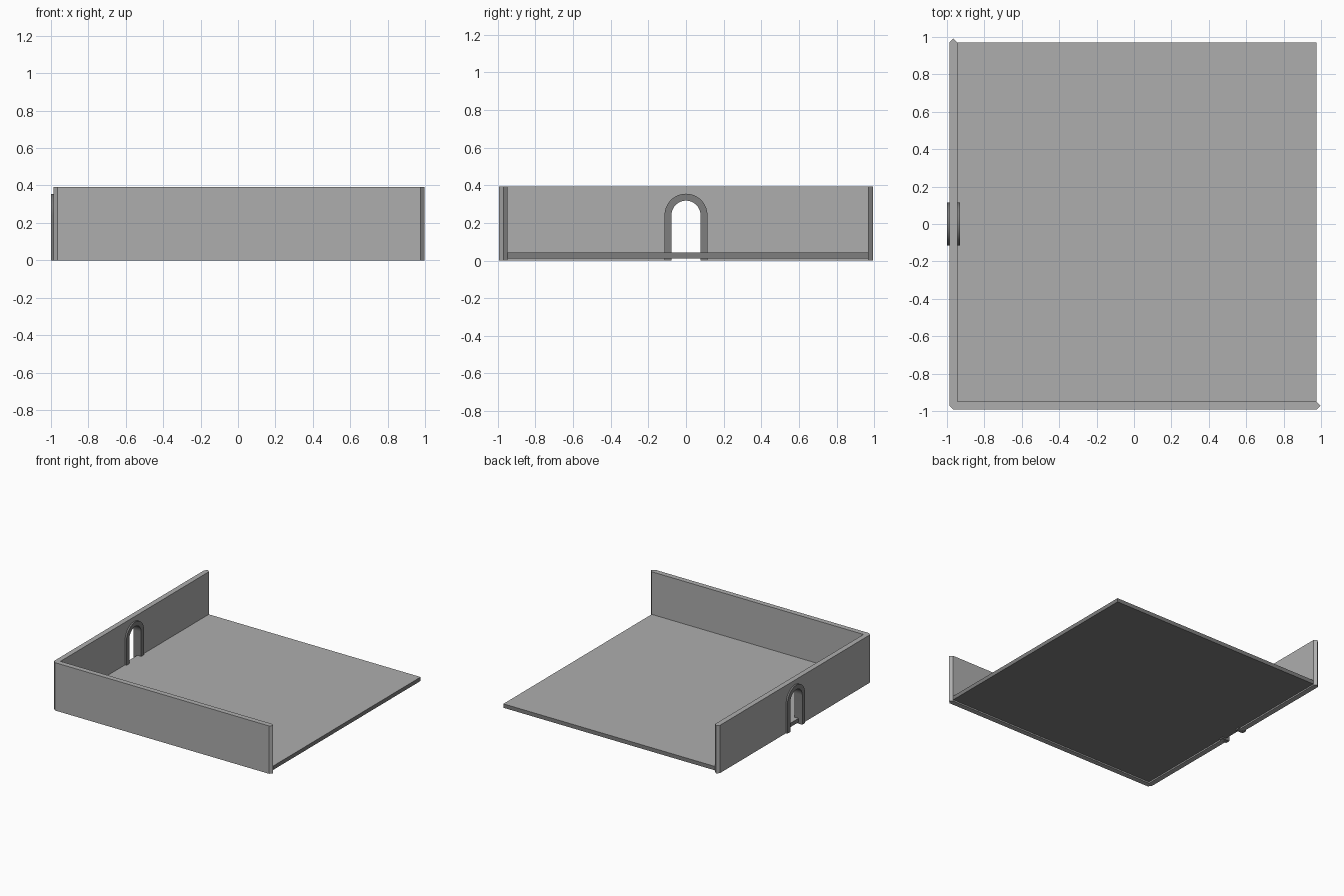
import bpy, bmesh, math
from mathutils import Vector

cube = bpy.data.objects.get("Cube")
if cube:
    bpy.data.objects.remove(cube, do_unlink=True)


def make_material(name, value):
    mat = bpy.data.materials.new(name)
    mat.use_nodes = True
    colour = (value, value, value, 1)
    mat.diffuse_color = colour
    mat.node_tree.nodes["Principled BSDF"].inputs["Base Color"].default_value = colour
    return mat


light_grey = make_material("light grey", 0.42)
dark_grey = make_material("dark grey", 0.21)


def extrude_outline(name, points, offset, mats):
    """Fill a closed outline and extrude it by an offset into a solid."""
    bm = bmesh.new()
    base = bm.faces.new([bm.verts.new(p) for p in points])
    ext = bmesh.ops.extrude_face_region(bm, geom=[base], use_keep_orig=True)
    moved = [g for g in ext["geom"] if isinstance(g, bmesh.types.BMVert)]
    bmesh.ops.translate(bm, verts=moved, vec=Vector(offset))
    bmesh.ops.recalc_face_normals(bm, faces=bm.faces)
    mesh = bpy.data.meshes.new(name)
    bm.to_mesh(mesh)
    bm.free()
    for mat in mats:
        mesh.materials.append(mat)
    obj = bpy.data.objects.new(name, mesh)
    bpy.context.collection.objects.link(obj)
    return obj


def arch(x, radius, bottom, spring, steps=24):
    """Open arch path: up one side, over the top, down the other."""
    curve = [(x, radius * math.cos(math.pi * i / steps),
              spring + radius * math.sin(math.pi * i / steps))
             for i in range(steps + 1)]
    return [(x, radius, bottom)] + curve + [(x, -radius, bottom)]


HALF = 0.971        # half the floor width
T = 0.0215          # half the wall thickness
CX = 0.005          # floor centre in x
WALL_TOP = 0.392
FLOOR_BOTTOM, FLOOR_TOP = 0.011, 0.043
left, right = CX - HALF, CX + HALF
front, back = -HALF, HALF

# Floor slab: light top, dark edges and underside
floor = extrude_outline(
    "floor",
    [(x, y, FLOOR_BOTTOM) for x, y in
     ((left, front), (right, front), (right, back), (left, back))],
    (0, 0, FLOOR_TOP - FLOOR_BOTTOM), [dark_grey, light_grey])
for face in floor.data.polygons:
    face.material_index = 1 if face.normal.z > 0.5 else 0

# L-shaped wall with pointed ends and a chamfered corner
plan = [(left, front - T), (right, front - T), (right + T, front),
        (right, front + T), (left + T, front + T), (left + T, back),
        (left, back + T), (left - T, back), (left - T, front)]
walls = extrude_outline("walls", [(x, y, 0) for x, y in plan],
                        (0, 0, WALL_TOP), [light_grey])

# Doorway cut through the side wall
SPRING, OUTER, INNER = 0.241, 0.114, 0.077
cutter = extrude_outline("doorway_cutter",
                         arch(left - 0.1, (OUTER + INNER) / 2, -0.1, SPRING),
                         (0.2, 0, 0), [light_grey])
cutter.hide_render = True
cut = walls.modifiers.new("doorway", "BOOLEAN")
cut.operation = "DIFFERENCE"
cut.solver = "EXACT"
cut.object = cutter
bpy.context.view_layer.objects.active = walls
bpy.ops.object.modifier_apply(modifier=cut.name)
bpy.data.objects.remove(cutter, do_unlink=True)

# Arched door frame standing proud of both wall faces
DEPTH = 0.0345
x0 = left - DEPTH
outline = arch(x0, OUTER, 0, SPRING) + arch(x0, INNER, 0, SPRING)[::-1]
frame = extrude_outline("door_frame", outline, (2 * DEPTH, 0, 0), [dark_grey])
bpy.ops.object.select_all(action="DESELECT")
frame.select_set(True)
bpy.context.view_layer.objects.active = frame
bpy.ops.object.shade_smooth_by_angle(angle=math.radians(30))
